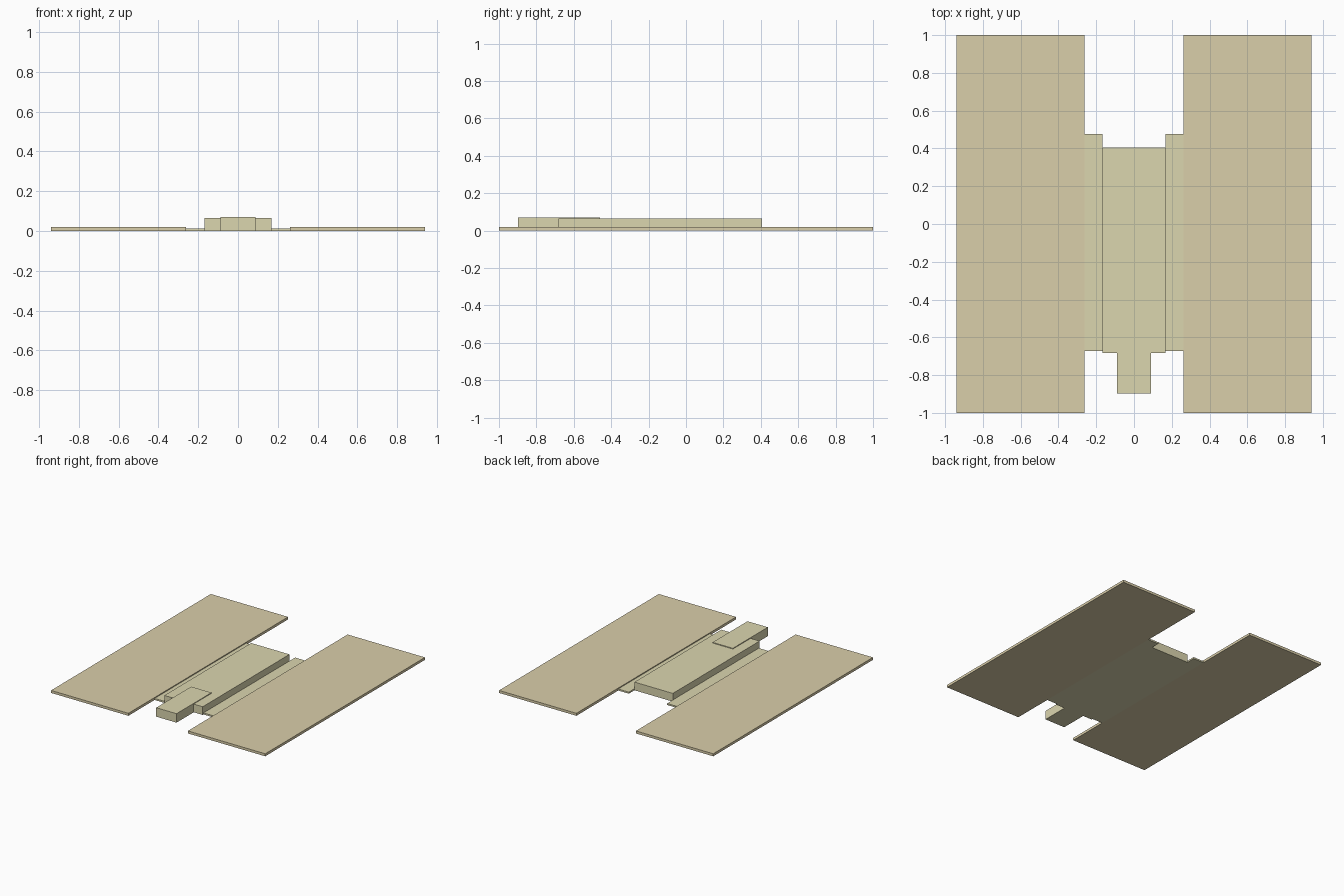
import bpy
import bmesh
from mathutils import Vector

if "Cube" in bpy.data.objects:
    bpy.data.objects.remove(bpy.data.objects["Cube"])

mat = bpy.data.materials.new("pale_tan")
mat.diffuse_color = (0.70, 0.62, 0.40, 1)
mat.use_nodes = True
mat.node_tree.nodes["Principled BSDF"].inputs["Base Color"].default_value = mat.diffuse_color
mat_light = bpy.data.materials.new("pale_straw")
mat_light.diffuse_color = (0.71, 0.67, 0.43, 1)
mat_light.use_nodes = True
mat_light.node_tree.nodes["Principled BSDF"].inputs["Base Color"].default_value = mat_light.diffuse_color


def box(name, x, y, z, material):
    """Box spanning the given (min, max) ranges."""
    lo, hi = (Vector(c) for c in zip(x, y, z))
    bm = bmesh.new()
    bmesh.ops.create_cube(bm, size=1)
    for v in bm.verts:
        v.co = (lo + hi) / 2 + v.co * (hi - lo)
    mesh = bpy.data.meshes.new(name)
    bm.to_mesh(mesh)
    bm.free()
    mesh.materials.append(material)
    obj = bpy.data.objects.new(name, mesh)
    bpy.context.collection.objects.link(obj)
    return obj


# Wide side panels and the thin strips joining them to the body
for side, s in (("left", -1), ("right", 1)):
    box(f"{side}_panel", sorted((s * 0.261, s * 0.939)), (-1, 1), (0, 0.02), mat)
    box(f"{side}_strip", sorted((s * 0.168, s * 0.261)), (-0.672, 0.476), (0, 0.0125), mat_light)

# Raised central body
box("central_body", (-0.168, 0.168), (-0.682, 0.405), (0, 0.065), mat_light)

# Narrow nose block sitting slightly proud of the body
box("nose_block", (-0.089, 0.089), (-0.897, -0.46), (0, 0.071), mat_light)
